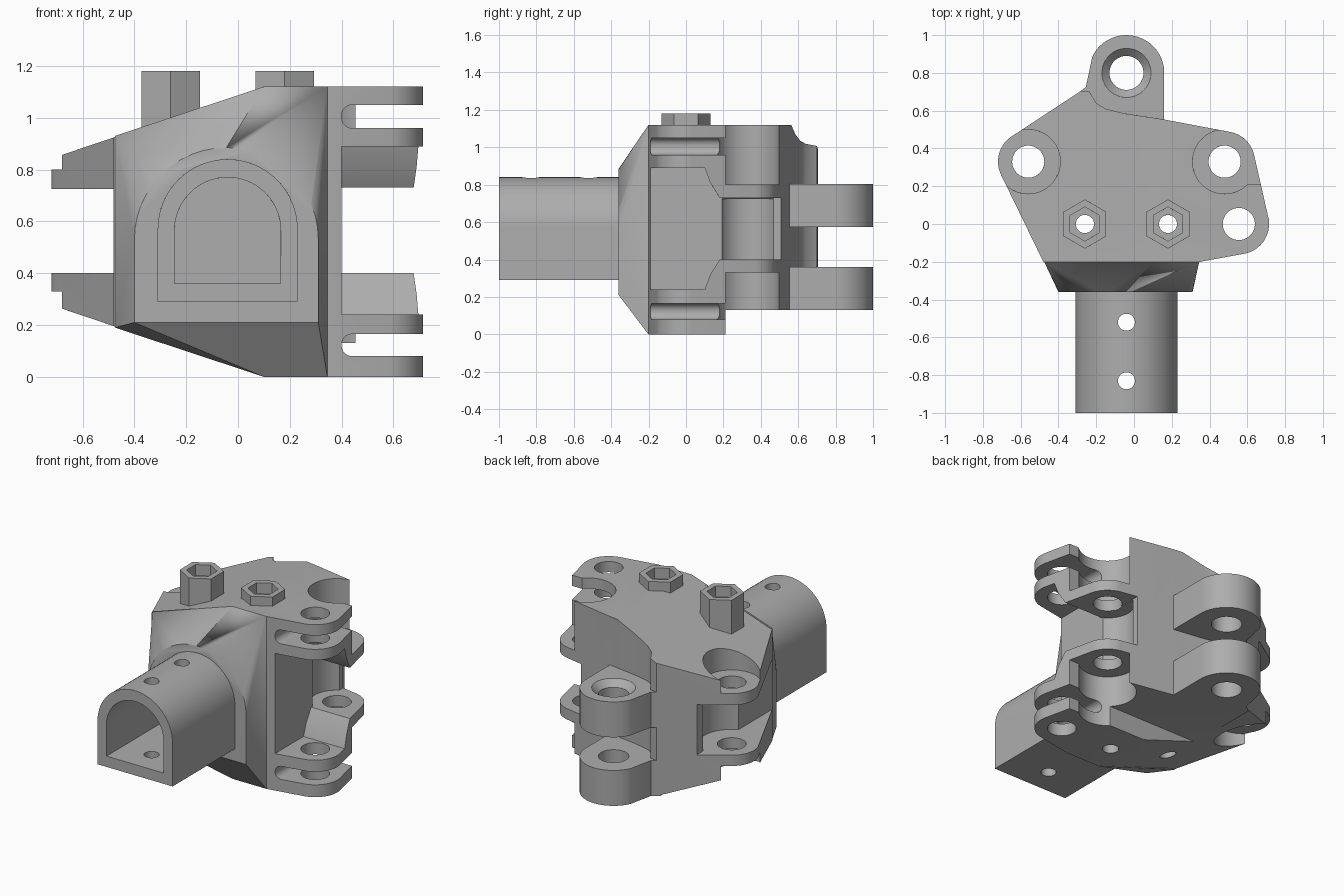
import bpy, bmesh, math
from mathutils import Matrix, Vector

if "Cube" in bpy.data.objects:
    bpy.data.objects.remove(bpy.data.objects["Cube"], do_unlink=True)

grey = bpy.data.materials.new("cast_grey")
grey.use_nodes = True
COLOUR = (0.42, 0.42, 0.42, 1)
grey.diffuse_color = COLOUR
grey.node_tree.nodes["Principled BSDF"].inputs["Base Color"].default_value = COLOUR

H = 1.12
# Boss centres in plan
LEFT, BACK, REAR, SIDE = (-0.56, 0.33), (-0.04, 0.8), (0.48, 0.33), (0.555, 0.0)


def make(name, bm):
    bmesh.ops.recalc_face_normals(bm, faces=bm.faces)
    me = bpy.data.meshes.new(name)
    bm.to_mesh(me)
    bm.free()
    me.materials.append(grey)
    ob = bpy.data.objects.new(name, me)
    bpy.context.collection.objects.link(ob)
    return ob


def arc(c, r, a0, a1, n=16):
    return [(c[0] + r * math.cos(math.radians(a0 + (a1 - a0) * i / n)),
             c[1] + r * math.sin(math.radians(a0 + (a1 - a0) * i / n))) for i in range(n + 1)]


def extrude(name, pts, lo, hi, axis="z"):
    """Extrude a 2D profile along an axis."""
    place = {"z": lambda a, b, t: (a, b, t), "y": lambda a, b, t: (a, t, b),
             "x": lambda a, b, t: (t, a, b)}[axis]
    bm = bmesh.new()
    face = bm.faces.new([bm.verts.new(place(a, b, lo)) for a, b in pts])
    new = bmesh.ops.extrude_face_region(bm, geom=[face])["geom"]
    shift = Vector(place(0, 0, hi - lo))
    bmesh.ops.translate(bm, vec=shift, verts=[v for v in new if isinstance(v, bmesh.types.BMVert)])
    return make(name, bm)


def disc(c, r, lo, hi, n=48, r2=None):
    bm = bmesh.new()
    bmesh.ops.create_cone(bm, cap_ends=True, segments=n, radius1=r, radius2=r if r2 is None else r2,
                          depth=hi - lo, matrix=Matrix.Translation((c[0], c[1], (lo + hi) / 2)))
    return make("cutter", bm)


def rect(x0, y0, x1, y1):
    return [(x0, y0), (x1, y0), (x1, y1), (x0, y1)]


def apply(ob, mod):
    bpy.context.view_layer.objects.active = ob
    bpy.ops.object.modifier_apply(modifier=mod.name)


def combine(ob, op, *others):
    for other in others:
        mod = ob.modifiers.new("combine", "BOOLEAN")
        mod.operation, mod.object, mod.solver = op, other, "EXACT"
        apply(ob, mod)
        bpy.data.objects.remove(other, do_unlink=True)


def slot(z0, z1, r, y0, y1):
    """Round-ended slot opening toward +x."""
    x = 0.4 + r
    pts = arc((x, z1 - r), r, 90, 180, 8) + arc((x, z0 + r), r, 180, 270, 8)
    return extrude("cutter", pts + [(0.9, z0), (0.9, z1)], y0, y1, "y")


# Main body: plan outline trimmed by the sloping front profile
plan = ([(-0.48, -0.2), (0.35, -0.2)] + arc(SIDE, 0.16, -78, 14) + arc(REAR, 0.16, 14, 78)
        + [(0.15, 0.555), (-0.05, 0.585), (-0.15, 0.61), (-0.2, 0.64), (-0.235, 0.7), (-0.28, 0.705)]
        + arc(LEFT, 0.16, 126, 208))
body = extrude("joint_body", plan, 0, H)
slope = [(0.1, 0), (0.9, 0), (0.9, H), (0.1, H), (-0.8, 0.816), (-0.8, 0.304)]
combine(body, "INTERSECT", extrude("cutter", slope, -1, 2, "y"))

# Raised underside at the rear
combine(body, "DIFFERENCE", extrude("cutter", rect(0.21, -1, 2, 0.13), -1, 1, "x"))

# Left lug pair
for lo, hi, r in ((0.8, 1.4, 0.17), (-0.3, 0.33, 0.17), (0.4, 0.725, 0.2)):
    combine(body, "DIFFERENCE", disc(LEFT, r, lo, hi))
combine(body, "DIFFERENCE", extrude("cutter", rect(-1, 0.4, -0.48, 0.725), -1, 1.2, "y"))

# Right fork lugs and the stepped pocket between them
for lo, hi in ((0.08, 0.165), (0.96, 1.05)):
    combine(body, "DIFFERENCE", slot(lo, hi, 0.04, -0.6, 0.25))
half = [(-0.6, 0.24), (0.1, 0.24), (0.13, 0.32), (0.18, 0.4), (0.9, 0.4)]
pocket = half + [(y, 1.13 - z) for y, z in reversed(half)]
combine(body, "DIFFERENCE", extrude("cutter", pocket, 0.4, 0.9, "x"))
for lo, hi in ((0.8, 1.4), (-0.3, 0.33)):
    combine(body, "DIFFERENCE", disc(REAR, 0.17, lo, hi),
            extrude("cutter", rect(0.46, 0.21, 0.9, 0.8), lo, hi))
combine(body, "DIFFERENCE", disc(REAR, 0.16, 0.4, 0.725))

# Tapered nose: hull from the body front to the arched collar
bm = bmesh.new()
rear_ring = [(0.1, 0), (0.345, 0), (0.345, H), (0.1, H), (-0.475, 0.93), (-0.475, 0.19)]
collar = [(-0.4, 0.21), (0.31, 0.21)] + arc((-0.045, 0.53), 0.355, 0, 180, 24)
for pts, ys in ((rear_ring, (-0.201, -0.19)), (collar, (-0.36,))):
    for y in ys:
        for x, z in pts:
            bm.verts.new((x, y, z))
bmesh.ops.convex_hull(bm, input=bm.verts)
combine(body, "UNION", make("nose", bm))

# Back lug pair
lug = [(-0.3, 0.45), (0.16, 0.45)] + arc(BACK, 0.2, 0, 155, 28) + [(-0.255, 0.725), (-0.3, 0.69)]
for lo, hi in ((0.13, 0.36), (0.575, 0.805)):
    combine(body, "UNION", extrude("lug", lug, lo, hi))

# D-shaped tube socket
def arch(r, bottom, top):
    return [(-0.04 - r, bottom), (-0.04 + r, bottom)] + arc((-0.04, top - r), r, 0, 180, 32)

combine(body, "UNION", extrude("tube", arch(0.27, 0.29, 0.84), -1, -0.3, "y"))
combine(body, "DIFFERENCE", extrude("cutter", arch(0.205, 0.36, 0.77), -1.1, -0.36, "y"))
for y in (-0.52, -0.83):
    combine(body, "DIFFERENCE", disc((-0.04, y), 0.045, 0.1, 1, 32))

# Hexagonal bolt bosses with recess and through hole
for x, base in ((-0.26, 0.9), (0.18, 1.05)):
    combine(body, "UNION", disc((x, 0), 0.13, base, 1.18, 6))
    combine(body, "DIFFERENCE", disc((x, 0), 0.09, 1.11, 1.3, 6), disc((x, 0), 0.048, -0.2, 1.3, 32))

# Lug holes
for c, r in ((LEFT, 0.085), (REAR, 0.085), (SIDE, 0.085), (BACK, 0.09)):
    combine(body, "DIFFERENCE", disc(c, r, -0.2, 1.4))
combine(body, "DIFFERENCE", disc(BACK, 0.09, 0.765, 0.815, 48, 0.14))

# Softened edges and smooth shading
bm = bmesh.new()
bm.from_mesh(body.data)
bmesh.ops.remove_doubles(bm, verts=bm.verts, dist=0.0008)
bmesh.ops.dissolve_limit(bm, angle_limit=math.radians(1), verts=bm.verts, edges=bm.edges)
bm.to_mesh(body.data)
bm.free()
bevel = body.modifiers.new("edge_rounding", "BEVEL")
bevel.width, bevel.segments = 0.01, 2
bevel.limit_method, bevel.angle_limit = "ANGLE", math.radians(35)
bpy.ops.object.select_all(action="DESELECT")
body.select_set(True)
bpy.context.view_layer.objects.active = body
bpy.ops.object.shade_smooth_by_angle(angle=math.radians(35))
